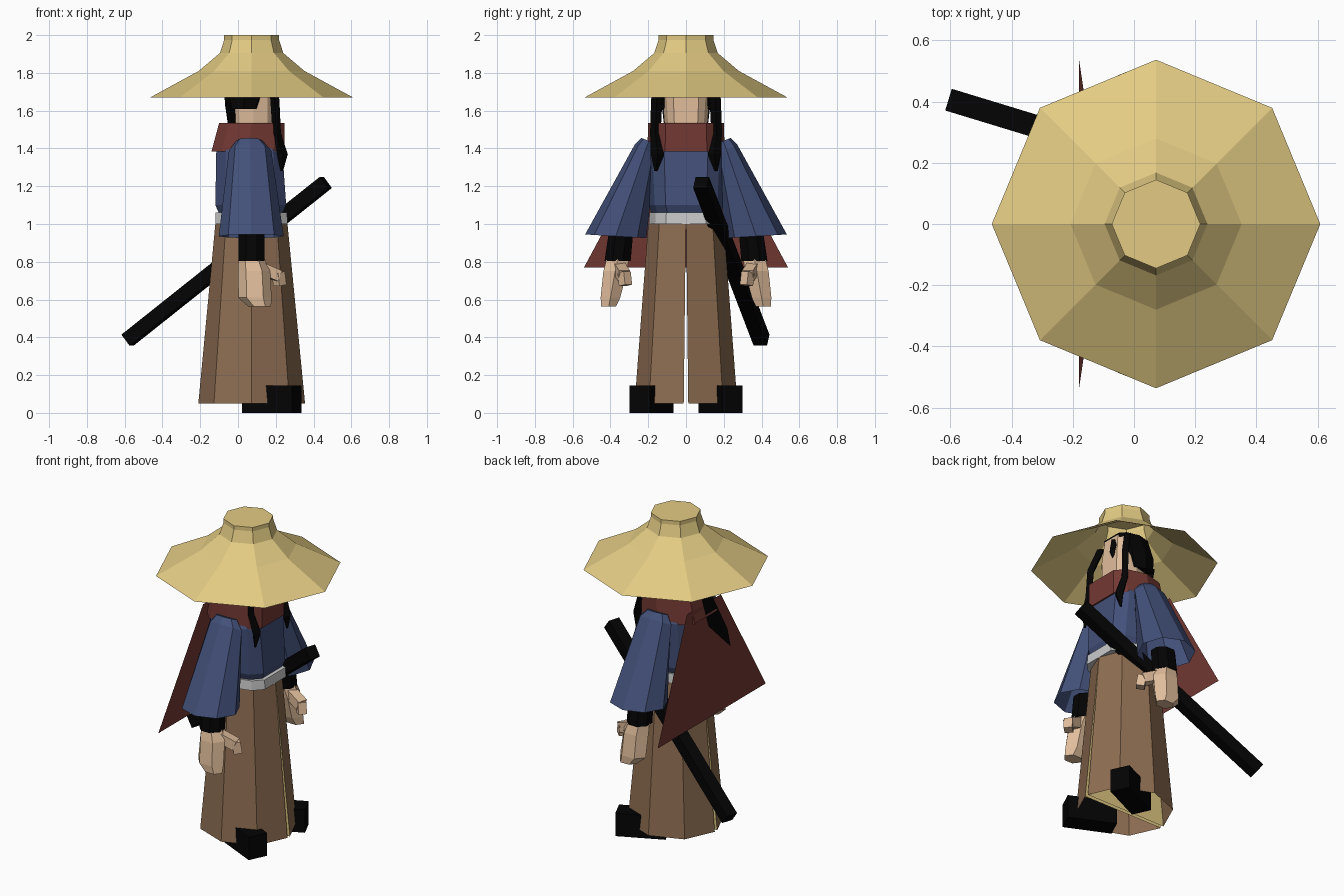
import bpy, bmesh
from math import cos, sin, pi, radians
from mathutils import Vector, Matrix

if "Cube" in bpy.data.objects:
    bpy.data.objects.remove(bpy.data.objects["Cube"])


def mat(name, r, g, b):
    m = bpy.data.materials.new(name)
    m.diffuse_color = (r, g, b, 1)
    m.use_nodes = True
    m.node_tree.nodes["Principled BSDF"].inputs["Base Color"].default_value = m.diffuse_color
    return m


STRAW = mat("straw", .77, .6, .23)
BLUE = mat("blue_cloth", .055, .08, .19)
BROWN = mat("brown_cloth", .27, .155, .085)
SKIN = mat("skin", .75, .51, .33)
RED = mat("red_cloth", .17, .04, .033)
BLACK = mat("black", .001, .001, .001)


def loft(name, rings, m=None, bottom=True, top=True):
    """Join equal-length point rings into a flat-faced shell."""
    bm = bmesh.new()
    vs = [[bm.verts.new(p) for p in r] for r in rings]
    n = len(rings[0])
    for a, b in zip(vs, vs[1:]):
        for i in range(n):
            j = (i + 1) % n
            bm.faces.new((a[i], a[j], b[j], b[i]))
    if bottom:
        bm.faces.new(vs[0][::-1])
    if top and len(vs) > 1:
        bm.faces.new(vs[-1])
    bmesh.ops.recalc_face_normals(bm, faces=bm.faces)
    me = bpy.data.meshes.new(name)
    bm.to_mesh(me)
    bm.free()
    ob = bpy.data.objects.new(name, me)
    bpy.context.collection.objects.link(ob)
    if m:
        me.materials.append(m)
    return ob


def ring(cx, cy, z, rx, ry, n=8, off=0.0, tilt=0.0):
    """Regular ring; tilt raises z with y."""
    pts = []
    for i in range(n):
        a = 2 * pi * i / n + off
        pts.append((cx + rx * cos(a), cy + ry * sin(a), z + tilt * ry * sin(a)))
    return pts


def half_oct(x0, x1, y, z, yi):
    """Half octagon on the +y side, used for one trouser leg."""
    m, r = (x0 + x1) / 2, (x1 - x0) / 2
    return [(m + r * cos(a), yi + (y - yi) * sin(a), z)
            for a in (pi * i / 4 for i in range(5))]


def full(x0, x1, y, z):
    """Rectangle with chamfered corners."""
    w, m = x1 - x0, (x0 + x1) / 2
    h = [(x1, y * .54, z), (x1 - .14 * w, y * .83, z), (m, y, z),
         (x0 + .14 * w, y * .83, z), (x0, y * .54, z)]
    return h + [(a, -b, c) for a, b, c in h[::-1]]


def flip(rings, s):
    return [[(p[0], p[1] * s, p[2]) for p in r] for r in rings]


def strand(name, path, s=1):
    """Tapered four-sided lock of hair: points are x, y, z, radius."""
    loft(name, flip([ring(x, y, z, r * .8, r, 4) for x, y, z, r in path], s), BLACK)


def rod(name, a, b, w, m, s=1):
    """Square bar between two points."""
    a, b = Vector(a), Vector(b)
    q = (b - a).to_track_quat('Z', 'Y')
    sq = [(-w, -w), (w, -w), (w, w), (-w, w)]
    loft(name, flip([[c + q @ Vector((u, v, 0)) for u, v in sq] for c in (a, b)], s), m)


# straw hat, open underneath
hat = [(.537, 1.67), (.28, 1.81), (.168, 1.905), (.145, 1.975), (.145, 2.0)]
loft("hat", [ring(.072, 0, z, r, r) for r, z in hat], STRAW, bottom=False)

# head, jaw and hair
loft("head", [full(.0, .16, .09, 1.44), full(-.02, .185, .115, 1.54),
              full(-.03, .185, .125, 1.68), full(-.02, .17, .11, 1.82)], SKIN)
loft("hair_cap", [full(-.065, .12, .145, 1.61), full(-.075, .15, .15, 1.7),
                  full(-.05, .17, .12, 1.83)], BLACK)
loft("back_hair", [full(-.045, -.01, .11, 1.47), full(-.07, -.015, .13, 1.64)], BLACK)
for s in (1, -1):
    strand("front_lock", [(.15, .12, 1.8, .03), (.195, .155, 1.66, .03), (.205, .162, 1.48, .028),
                          (.235, .15, 1.37, .036), (.232, .16, 1.28, .008)], s)
strand("forehead_lock", [(.16, .02, 1.8, .03), (.19, .035, 1.72, .025), (.18, .03, 1.67, .006)])

# collar, flat cape and the flat tail of hair lying on it
loft("collar", [full(-.14, .245, .205, 1.385), full(-.10, .245, .2, 1.535)], RED)
loft("cape", [[(-.125, -.17, 1.46), (-.125, .17, 1.46), (-.18, .54, .77), (-.18, -.54, .77)]], RED)
tail = [(.03, 1.52), (-.08, 1.48), (-.2, 1.24), (-.22, 1.12), (-.02, 1.32)]
loft("hair_tail", [[(-.132 - (1.46 - z) * .08, y, z) for y, z in tail]], BLACK)

# jacket body and belt
loft("jacket", [full(-.10, .235, .18, 1.055), full(-.12, .255, .2, 1.1),
                full(-.115, .235, .215, 1.385), full(-.07, .2, .19, 1.44)], BLUE)
loft("belt", [full(-.12, .262, .197, 1.0), full(-.118, .26, .193, 1.06)])

for s in (1, -1):
    # wide trouser leg, open at the hem, with a pale inner face
    leg = loft("trouser_leg", flip([half_oct(-.21, .355, .272, .05, .012),
                                    half_oct(-.12, .262, .2, 1.0, .001)], s),
               BROWN, bottom=False)
    leg.data.materials.append(STRAW)
    leg.data.polygons[4].material_index = 1

    # shoe turned outward
    t = Matrix.Translation((.178, .183, 0)) @ Matrix.Rotation(radians(25), 4, 'Z')
    sole = [(-.146, -.06), (.146, -.06), (.146, .06), (-.146, .06)]
    loft("shoe", flip([[t @ Vector((u, v, z)) for u, v in sole] for z in (0, .145)], s), BLACK)

    # flared sleeve, open at the bottom
    loft("sleeve", flip([ring(.07, .372, .935, .172, .162, 8, 0, .06),
                         ring(.064, .215, 1.39, .112, .055, 8, 0, .6),
                         ring(.06, .197, 1.44, .07, .04, 8, 0, .4)], s),
         BLUE, bottom=False)

    # cuff and hand
    loft("cuff", flip([ring(.072, .362, .805, .075, .075, 8, pi / 8),
                       ring(.072, .345, .95, .075, .07, 8, pi / 8)], s), BLACK)
    loft("hand", flip([ring(.115, .41, .562, .06, .045, 6),
                       ring(.09, .4, .61, .088, .06, 6),
                       ring(.085, .375, .75, .085, .072, 6),
                       ring(.072, .362, .815, .07, .068, 6)], s), SKIN)
    rod("thumb", (.1, .36, .775), (.215, .328, .725), .03, SKIN, s)
    rod("thumb_tip", (.213, .328, .745), (.222, .32, .675), .025, SKIN, s)

# sheathed sword slung at the hip
rod("sword", (-.585, .4, .385), (.465, .08, 1.22), .037, BLACK)
